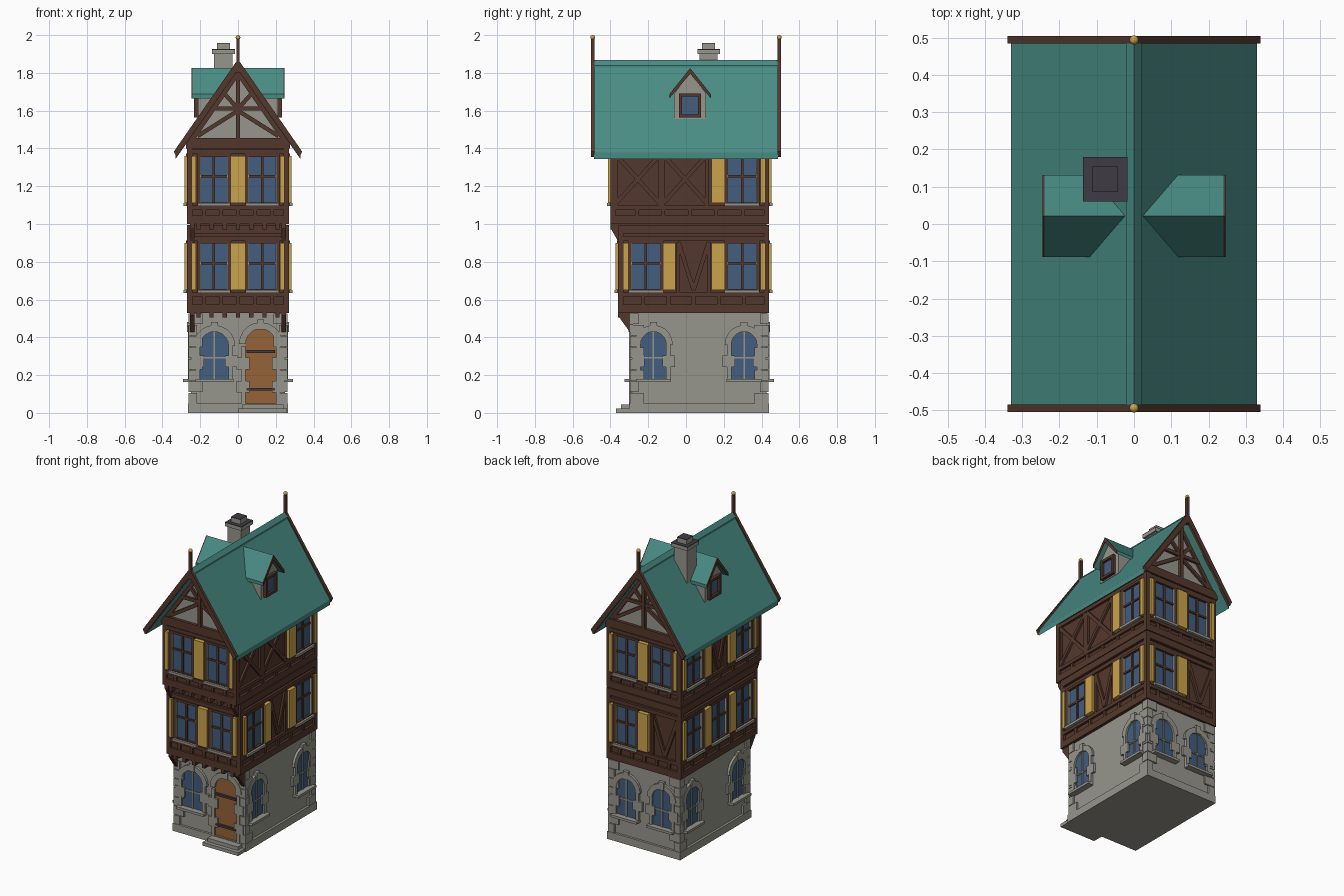
import bpy, bmesh, math
from mathutils import Vector

if "Cube" in bpy.data.objects:
    bpy.data.objects.remove(bpy.data.objects["Cube"])

COL = {"teal_roof": (.066, .26, .23), "dark_timber": (.088, .039, .025), "grey_stone": (.31, .305, .265),
       "blue_glass": (.054, .11, .21), "yellow_paint": (.6, .37, .07), "orange_wood": (.30, .125, .04),
       "charcoal": (.05, .044, .056)}
NAMES = list(COL)
MATS = {}
for n, c in COL.items():
    MATS[n] = bpy.data.materials.new(n)
    MATS[n].diffuse_color = (*c, 1)
TEAL, WOOD, STONE, GLASS, YEL, DOOR, DARK = NAMES
parts = {}
Z = Vector((0, 0, 1))


def frame(side, plane=0):
    n = {"front": (0, -1, 0), "back": (0, 1, 0), "right": (1, 0, 0), "left": (-1, 0, 0)}[side]
    u = (1, 0, 0) if side in ("front", "back") else (0, 1, 0)
    return Vector(n) * plane, Vector(u), Vector(n)


def prism(name, mat, fr, pts, d0, d1):
    """Extrude a wall-plane outline (u, z) from depth d0 to d1."""
    bm, _ = parts.setdefault(name, (bmesh.new(), mat))
    o, u, n = fr
    a, b = ([bm.verts.new(o + u * p[0] + Z * p[1] + n * d) for p in pts] for d in (d0, d1))
    fs = [bm.faces.new(a), bm.faces.new(b)]
    for i in range(len(pts)):
        j = (i + 1) % len(pts)
        fs.append(bm.faces.new((a[i], a[j], b[j], b[i])))
    bmesh.ops.recalc_face_normals(bm, faces=fs)


def rect(name, mat, fr, u0, u1, z0, z1, d0, d1):
    prism(name, mat, fr, [(u0, z0), (u1, z0), (u1, z1), (u0, z1)], d0, d1)


W = frame("back")  # world frame: u = x, depth = y


def box(name, mat, x0, x1, y0, y1, z0, z1):
    rect(name, mat, W, x0, x1, z0, z1, y0, y1)


def beam(name, fr, p, q, w=.022, d=.013, mat=WOOD):
    p, q = Vector(p), Vector(q)
    t = (q - p).normalized() * w / 2
    s = Vector((-t.y, t.x))
    prism(name, mat, fr, [p + s, q + s, q - s, p - s], -.004, d)


def window(fr, u0, u1, z0, z1, sill=True):
    rect("window_glass", GLASS, fr, u0, u1, z0, z1, -.004, .004)
    m, h = (u0 + u1) / 2, z0 + (z1 - z0) * .57
    for a, b, c, d in ((u0 - .012, u0 + .004, z0, z1), (u1 - .004, u1 + .012, z0, z1),
                       (u0 - .012, u1 + .012, z1 - .004, z1 + .012), (u0 - .012, u1 + .012, z0 - .012, z0 + .005)):
        rect("window_frames", WOOD, fr, a, b, c, d, -.004, .02)
    if sill:
        rect("window_bars", WOOD, fr, m - .007, m + .007, z0, z1, 0, .012)
        rect("window_bars", WOOD, fr, u0, u1, h - .006, h + .006, 0, .012)
        for a in (u0 + .004, u1 - .008):
            rect("pale_reveals", STONE, fr, a, a + .004, z0, z1, 0, .018)
        rect("window_sills", STONE, fr, u0 - .01, u1 + .01, z0 - .016, z0, 0, .034)


def shutter(fr, u0, u1, z):
    rect("shutters", YEL, fr, u0, u1, z, z + .25, -.004, .027)


def arch(u0, u1, z0, z1, grow=0, n=10):
    m, r = (u0 + u1) / 2, (u1 - u0) / 2
    return [(m + (r + grow) * math.cos(math.pi * i / n), z1 - r + (r + grow) * math.sin(math.pi * i / n))
            for i in range(n + 1)]


def arched(fr, u0, u1, z0, z1, name, mat):
    """Arched opening with voussoirs and toothed jamb stones."""
    a, b = arch(u0, u1, z0, z1), arch(u0, u1, z0, z1, .035)
    prism(name, mat, fr, [(u0, z0), (u1, z0)] + a, -.004, .004)
    for i in range(10):
        prism("arch_stones", STONE, fr, [a[i], b[i], b[i + 1], a[i + 1]], -.004, .016)
    m = (u0 + u1) / 2
    rect("arch_stones", STONE, fr, m - .018, m + .018, z1 - .003, z1 + .05, 0, .02)
    top, k = z1 - (u1 - u0) / 2, 0
    z = z0
    while z < top - .01:
        e, zt = (.025 if k % 2 else 0), min(z + .062, top)
        rect("jamb_stones", STONE, fr, u0 - .022 - e, u0 + e * .8, z, zt, -.004, .016)
        rect("jamb_stones", STONE, fr, u1 - e * .8, u1 + .022 + e, z, zt, -.004, .016)
        z, k = zt, k + 1
    if mat == GLASS:
        rect("lower_window_bars", STONE, fr, m - .004, m + .004, z0, z1, 0, .01)
        rect("lower_window_bars", STONE, fr, u0, u1, .287, .295, 0, .01)
        rect("window_sills", STONE, fr, u0 - .025, u1 + .025, z0 - .016, z0, 0, .04)


# Stone ground floor
box("ground_walls", STONE, -.25, .25, -.285, .425, 0, .535)
box("plinth", STONE, -.265, .265, -.30, .44, 0, .05)
box("door_steps", STONE, 0, .26, -.37, -.28, 0, .022)
box("door_steps", STONE, .02, .24, -.345, -.28, .022, .045)
for sx in (-1, 1):
    for sy in (-1, 1):
        for k in range(8):
            lx, ly = (.075, .045) if k % 2 else (.045, .075)
            yc = .437 if sy > 0 else -.297
            xs, ys = sorted((sx * .262, sx * (.262 - lx))), sorted((yc, yc - sy * ly))
            box("corner_stones", STONE, *xs, *ys, .05 + k * .06, .106 + k * .06)
gf, gb = frame("front", .285), frame("back", .425)
gr, gl = frame("right", .25), frame("left", .25)
arched(gf, -.20, -.05, .18, .43, "lower_glass", GLASS)
arched(gf, .04, .20, .045, .445, "door", DOOR)
for z in (.125, .325):
    rect("door_hinges", DARK, gf, .045, .195, z - .007, z + .007, 0, .018)
for a in (-.2, .06):
    arched(gb, a, a + .14, .18, .43, "lower_glass", GLASS)
for f in (gr, gl):
    for a in (-.24, .24):
        arched(f, a, a + .135, .18, .43, "lower_glass", GLASS)

# Timber floors, each overhanging the front a little more
box("middle_walls", WOOD, -.255, .255, -.345, .425, .53, 1.01)
box("upper_walls", WOOD, -.255, .255, -.385, .425, 1.0, 1.42)
for base, fy in ((.53, .345), (1.0, .385)):
    zw = .65 if base < 1 else 1.11
    for side in ("front", "back", "left", "right"):
        fr = frame(side, {"front": fy, "back": .425}.get(side, .255))
        a, b = (-.27, .27) if side in ("front", "back") else (-fy - .015, .44)
        for z0, z1 in ((base, base + .045), (zw - .035, zw - .012), (zw + .26, zw + .285), (zw + .30, zw + .345)):
            rect("rails", WOOD, fr, a, b, z0, z1, -.004, .015)
        for u in (a + .014, b - .014):
            rect("posts", WOOD, fr, u - .014, u + .014, base, zw + .3, -.004, .015)
        for i in range(1, 6):
            u = a + (b - a) * i / 6
            rect("short_posts", WOOD, fr, u - .01, u + .01, base, zw - .02, -.004, .012)
        # windows and shutters per side
        if side == "front" or (side == "back" and base > .9):
            wins, shut = [(-.205, -.05), (.05, .207)], [(-.247, -.222), (-.036, .036), (.222, .247)]
        elif side == "back":
            wins, shut = [(.05, .207)], [(-.036, .036), (.222, .247)]
        else:
            front_w, back_w = (-.295, -.13), (.215, .38)
            wins, shut = [back_w], [(.135, .203), (.394, .42)]
            if side == "left" or base < 1:
                wins, shut = wins + [front_w], shut + [(-.12, -.055), (-.333, -.308)]
            if side == "left" and base < 1:
                wins = wins + [(-.04, .12)]
        for w in wins:
            window(fr, *w, zw, zw + .25)
        for s in shut:
            shutter(fr, *s, zw)
        # braces in the blind panels
        t = zw + .255
        if side == "back" and base < 1:
            spans = [(-.24, -.06)]
        elif side in ("front", "back") or (side == "left" and base < 1):
            spans = []
        elif side == "right" and base > .9:
            spans = [(-.37, -.14), (-.12, .11)]
        else:
            spans = [(-.04, .12)]
        for k, (u0, u1) in enumerate(spans):
            m = (u0 + u1) / 2
            beam("braces", fr, (u0, t), (m if len(spans) < 2 else u1, zw))
            beam("braces", fr, (u1, t), (m if len(spans) < 2 else u0, zw))
            for u in (u0, u1):
                rect("braces", WOOD, fr, u - .009, u + .009, zw - .02, t, -.004, .014)

# Jetty joist ends and slanted brackets
rt = frame("right")
for base, y0, y1, drop in ((.535, -.28, -.36, .11), (1.0, -.34, -.40, .10)):
    for i in range(7):
        x = -.21 + i * .07
        box("joist_ends", WOOD, x - .011, x + .011, y1, y0, base - .03, base + .01)
    for x in (-.243, .243):
        prism("jetty_brackets", WOOD, rt, [(y0, base), (y1, base), (y1, base - .02), (y0 - .015, base - drop), (y0, base - drop)],
              x - .012, x + .012)

# Attic gables with exposed timbers
prism("gable_walls", STONE, W, [(-.25, 1.40), (.25, 1.40), (.25, 1.44), (0, 1.81), (-.25, 1.44)], -.385, .425)
for fr in (frame("front", .385), frame("back", .425)):
    rect("gable_beam", WOOD, fr, -.275, .275, 1.40, 1.455, -.004, .02)
    rect("gable_timbers", WOOD, fr, -.011, .011, 1.45, 1.81, -.004, .02)
    rect("gable_timbers", WOOD, fr, -.145, .145, 1.60, 1.622, -.004, .015)
    for s in (-1, 1):
        beam("gable_timbers", fr, (0, 1.60), (s * .215, 1.465))
        beam("gable_timbers", fr, (0, 1.61), (s * .09, 1.71))
        beam("gable_timbers", fr, (s * .265, 1.42), (0, 1.805), .03)

# Main roof, ridge cap, bargeboards, finials
for s in (-1, 1):
    prism("main_roof", TEAL, W, [(0, 1.86), (s * .33, 1.378), (s * .33, 1.345), (0, 1.815)], -.487, .487)
    prism("ridge_cap", TEAL, W, [(0, 1.868), (s * .022, 1.84), (s * .022, 1.82), (0, 1.85)], -.487, .487)
    for y in (-.504, .484):
        prism("bargeboards", WOOD, W, [(0, 1.872), (s * .34, 1.383), (s * .325, 1.355), (0, 1.815)], y, y + .02)
    y = s * .494
    box("finial_posts", WOOD, -.009, .009, y - .009, y + .009, 1.80, 1.98)
    bpy.ops.mesh.primitive_uv_sphere_add(segments=12, ring_count=8, radius=.0125, location=(0, y, 1.9875))
    ball = bpy.context.object
    ball.name = "finial_ball"
    ball.data.materials.append(MATS[YEL])
    bpy.ops.object.shade_smooth_by_angle()

# Dormers on both slopes
C = .022
for side in ("left", "right"):
    fr = frame(side)
    prism("dormer_body", STONE, fr, [(C - .085, 1.555), (C + .085, 1.555), (C + .085, 1.69), (C, 1.80), (C - .085, 1.69)], .08, .212)
    window(frame(side, .212), C - .046, C + .046, 1.575, 1.68, False)
    for s in (-1, 1):
        prof = [(C, 1.825), (C + s * .11, 1.687), (C + s * .11, 1.665), (C, 1.795)]
        prism("dormer_roof", TEAL, fr, prof, .018, .24)
        prism("dormer_trim", WOOD, fr, prof, .24, .246)

# Chimney: stone stack with dark tops
box("chimney_stack", STONE, -.126, -.03, .072, .168, 1.6, 1.9)
for a, z0, z1 in ((.06, 1.90, 1.922), (.034, 1.922, 1.955)):
    box("chimney_cap", STONE, -.077 - a, -.077 + a, .12 - a, .12 + a, z0, z1)
    box("chimney_top", DARK, -.077 - a, -.077 + a, .12 - a, .12 + a, z1, z1 + .004)

for name, (bm, mat) in parts.items():
    me = bpy.data.meshes.new(name)
    bm.to_mesh(me)
    bm.free()
    me.materials.append(MATS[mat])
    bpy.context.collection.objects.link(bpy.data.objects.new(name, me))

for m in bpy.data.materials:
    if m.users and not m.is_grease_pencil:
        m.use_nodes = True
        m.node_tree.nodes["Principled BSDF"].inputs["Base Color"].default_value = m.diffuse_color
